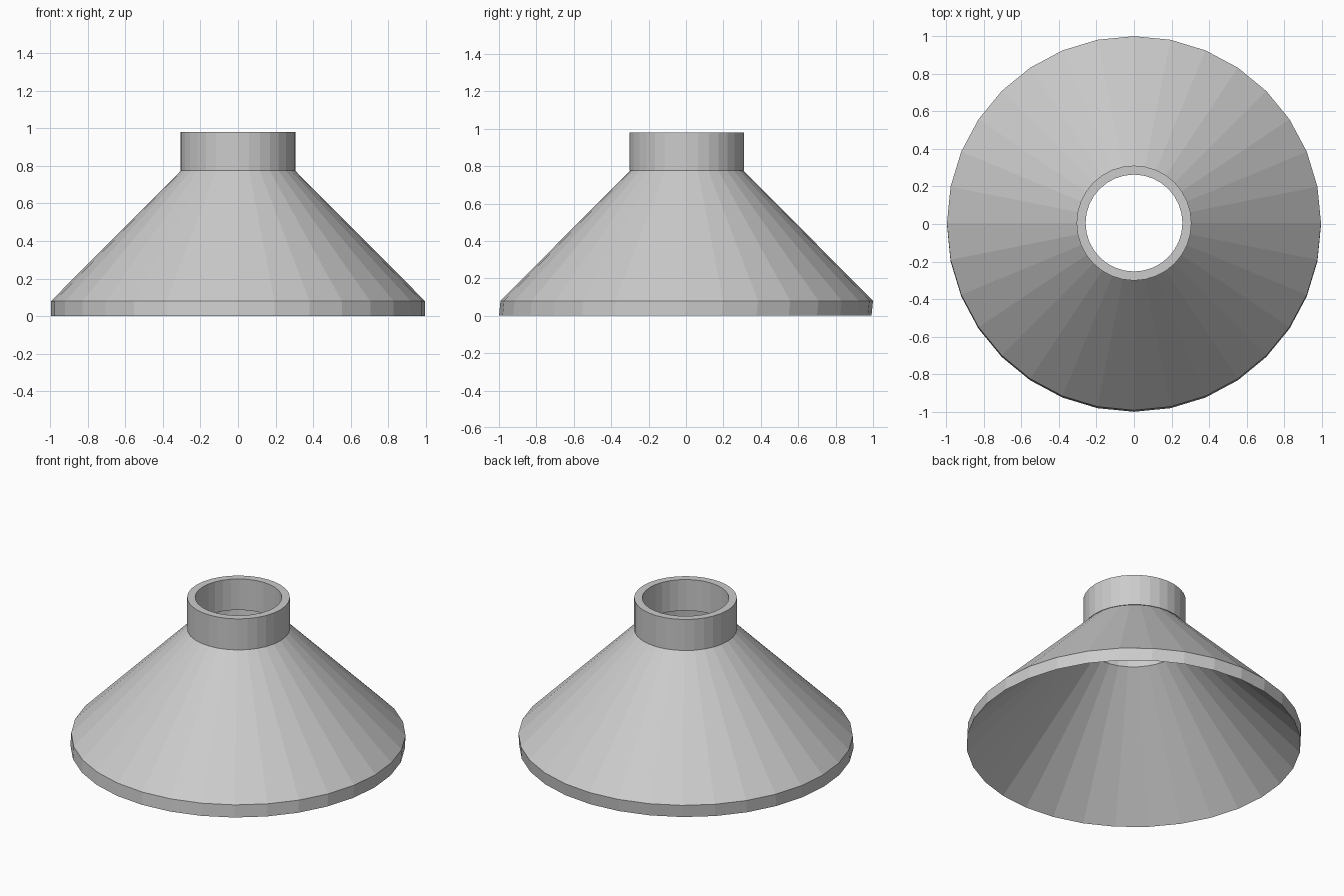
import bpy, bmesh
from math import cos, sin, tau

if "Cube" in bpy.data.objects:
    bpy.data.objects.remove(bpy.data.objects["Cube"])

SIDES = 32


def lathe(name, profile):
    """Turn a closed profile of (radius, z, y offset) into a faceted ring solid."""
    bm = bmesh.new()
    rings = []
    for r, z, dy in profile:
        rings.append([bm.verts.new((r * cos(tau * i / SIDES),
                                    r * sin(tau * i / SIDES) + dy, z))
                      for i in range(SIDES)])
    for a, b in zip(rings, rings[1:] + rings[:1]):
        for i in range(SIDES):
            j = (i + 1) % SIDES
            bm.faces.new((a[i], a[j], b[j], b[i]))
    bmesh.ops.recalc_face_normals(bm, faces=bm.faces)
    mesh = bpy.data.meshes.new(name)
    bm.to_mesh(mesh)
    bm.free()
    obj = bpy.data.objects.new(name, mesh)
    bpy.context.collection.objects.link(obj)
    return obj


# Conical shade: outer cone, slightly leaning rim, and parallel inner cone
lathe("cone_shade", [(0.996, 0.0, -0.004), (0.996, 0.08, 0.004),
                     (0.299, 0.78, 0.004), (0.299, 0.70, -0.004)])

# Thick-walled collar on top
lathe("collar", [(0.306, 0.776, 0.005), (0.306, 0.98, 0.005),
                 (0.258, 0.98, 0.005), (0.258, 0.776, 0.005)])
